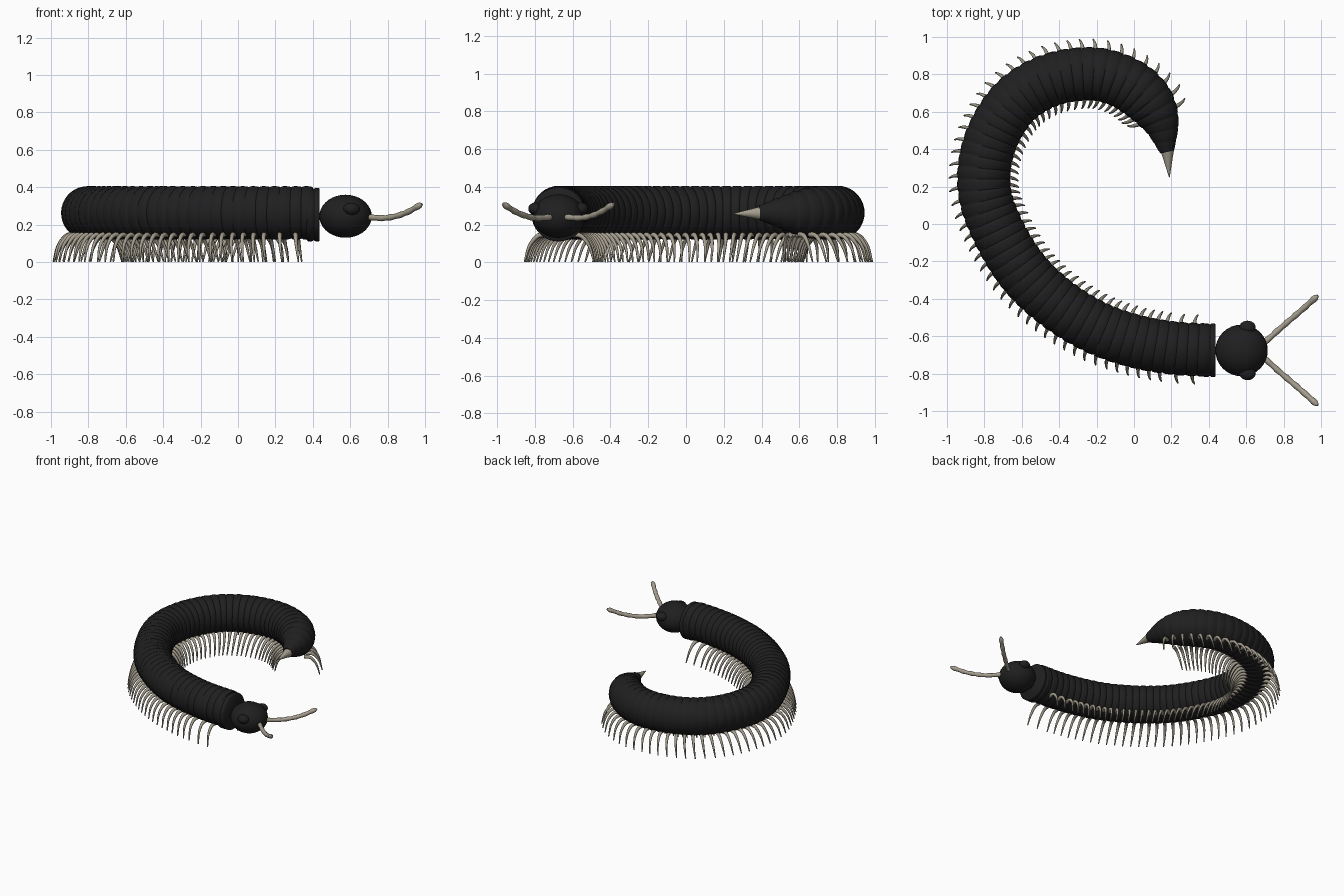
import bpy, bmesh, math
from mathutils import Vector

if "Cube" in bpy.data.objects:
    bpy.data.objects.remove(bpy.data.objects["Cube"])


def material(name, rgb):
    m = bpy.data.materials.new(name)
    m.diffuse_color = (*rgb, 1)
    m.use_nodes = True
    m.node_tree.nodes["Principled BSDF"].inputs["Base Color"].default_value = m.diffuse_color
    return m


DARK = material("charcoal shell", (0.014, 0.014, 0.015))
TAN = material("pale tan", (0.37, 0.335, 0.265))
UP = Vector((0, 0, 1))


def finish(name, bm, mat, angle=50):
    bmesh.ops.recalc_face_normals(bm, faces=bm.faces[:])
    me = bpy.data.meshes.new(name)
    bm.to_mesh(me)
    bm.free()
    me.materials.append(mat)
    ob = bpy.data.objects.new(name, me)
    bpy.context.collection.objects.link(ob)
    bpy.ops.object.select_all(action='DESELECT')
    ob.select_set(True)
    bpy.context.view_layer.objects.active = ob
    bpy.ops.object.shade_smooth_by_angle(angle=math.radians(angle))
    return ob


def smooth_path(pts, n):
    """Catmull-Rom curve through pts, n steps per span"""
    p = [Vector(q) for q in pts]
    p = [2 * p[0] - p[1]] + p + [2 * p[-1] - p[-2]]
    out = []
    for i in range(1, len(p) - 2):
        a, b, c, d = p[i - 1:i + 3]
        for k in range(n):
            t = k / n
            out.append(0.5 * (2 * b + (c - a) * t + (2 * a - 5 * b + 4 * c - d) * t * t
                              + (3 * b - a - 3 * c + d) * t ** 3))
    return out + [p[-2]]


def tube(bm, pts, radii, sides, ref=UP):
    """Capped tube with varying radius along a path"""
    rings = []
    for i, p in enumerate(pts):
        d = (pts[min(i + 1, len(pts) - 1)] - pts[max(i - 1, 0)]).normalized()
        u = d.cross(ref).normalized()
        v = u.cross(d)
        rings.append([bm.verts.new(p + radii[i] * (u * math.cos(a) + v * math.sin(a)))
                      for a in (2 * math.pi * k / sides for k in range(sides))])
    for r, s in zip(rings, rings[1:]):
        for k in range(sides):
            bm.faces.new((r[k], r[(k + 1) % sides], s[(k + 1) % sides], s[k]))
    bm.faces.new(rings[0])
    bm.faces.new(rings[-1])


def lerp_table(table, x):
    for (a, va), (b, vb) in zip(table, table[1:]):
        if x <= b:
            return va + (vb - va) * (x - a) / (b - a)
    return table[-1][1]


# Curled centre line of the body, head end first
spine_xy = [(0.40, -0.675), (0.2, -0.662), (0, -0.625), (-0.2, -0.555), (-0.4, -0.435),
            (-0.58, -0.27), (-0.72, -0.05), (-0.80, 0.18), (-0.775, 0.42), (-0.65, 0.64),
            (-0.46, 0.765), (-0.24, 0.803), (-0.07, 0.765), (0.06, 0.675), (0.14, 0.55),
            (0.178, 0.385)]
spine = smooth_path([(x, y, 0.263) for x, y in spine_xy], 30)
dist = [0.0]
for a, b in zip(spine, spine[1:]):
    dist.append(dist[-1] + (b - a).length)
LENGTH = dist[-1]


def at(s):
    """Point and tangent at arc length s"""
    i = 0
    while i < len(dist) - 2 and dist[i + 1] < s:
        i += 1
    d = spine[i + 1] - spine[i]
    return spine[i] + d * ((s - dist[i]) / d.length), d.normalized()


# Distance from tail end -> radius
TAPER = [(0, 0.038), (0.1, 0.078), (0.19, 0.112), (0.28, 0.134), (0.38, 0.143), (9, 0.143)]

# Body: overlapping ring segments
RINGS = 56
profile = [(0.0, 0.955), (0.12, 0.978), (0.4, 0.995), (0.7, 1.0), (0.92, 0.985)]
pts, radii = [], []
for i in range(RINGS):
    for t, k in profile:
        s = LENGTH * (i + t) / RINGS
        pts.append(at(s)[0])
        radii.append(k * lerp_table(TAPER, LENGTH - s))
pts.append(at(LENGTH)[0])
radii.append(0.037)
bm = bmesh.new()
tube(bm, pts, radii, 36)
finish("ringed_body", bm, DARK, 60)

# Collar behind the head
bm = bmesh.new()
xs = [0.365, 0.375, 0.395, 0.405, 0.415, 0.432, 0.437]
tube(bm, [Vector((x, -0.675, 0.254)) for x in xs],
     [0.134, 0.143, 0.143, 0.137, 0.143, 0.143, 0.138], 36)
finish("collar", bm, DARK)

# Tail spike
bm = bmesh.new()
tube(bm, [Vector((0.178, 0.395, 0.26)), Vector((0.189, 0.25, 0.257))], [0.036, 0.002], 16)
finish("tail_spike", bm, TAN)


def ellipsoid(name, loc, size, mat):
    bm = bmesh.new()
    bmesh.ops.create_uvsphere(bm, u_segments=32, v_segments=18, radius=1)
    for v in bm.verts:
        v.co = Vector([c * s + o for c, s, o in zip(v.co, size, loc)])
    finish(name, bm, mat, 180)


# Head, eyes and antennae
HY = -0.676
ellipsoid("head", (0.575, HY, 0.245), (0.14, 0.138, 0.115), DARK)
for side, label in ((1, "left"), (-1, "right")):
    ellipsoid(label + "_eye", (0.607, HY + side * 0.122, 0.284), (0.044, 0.037, 0.033), DARK)
    path = smooth_path([(0.69, HY + side * 0.035, 0.24), (0.79, HY + side * 0.125, 0.236),
                        (0.89, HY + side * 0.21, 0.26), (0.983, HY + side * 0.293, 0.31)], 8)
    n = len(path) - 1
    rad = [0.014 + 0.003 * math.sin(i / n * 6 * math.pi) ** 2 for i in range(n + 1)]
    rad[-3:] = [0.018, 0.016, 0.007]
    bm = bmesh.new()
    tube(bm, path, rad, 12)
    finish(label + "_antenna", bm, TAN)

# Legs: sideways offset, height and forward sweep of one arched leg
leg_shape = [(0.06, 0.148, 0.0), (0.115, 0.14, 0.003), (0.16, 0.085, 0.01), (0.184, 0.002, 0.022)]
stations = [0.09, 0.17]
while stations[-1] < LENGTH - 0.2:
    stations.append(stations[-1] + (0.08 if len(stations) < 3 else 0.053))
for side, label in ((1, "left"), (-1, "right")):
    bm = bmesh.new()
    for s in stations:
        p, d = at(s)
        out = UP.cross(d) * side
        k = min(1, lerp_table(TAPER, LENGTH - s) / 0.14 + 0.1)
        path = smooth_path([(p.x + out.x * o * k - d.x * f, p.y + out.y * o * k - d.y * f, z)
                            for o, z, f in leg_shape], 4)
        n = len(path) - 1
        tube(bm, path, [0.0145 - 0.0105 * (i / n) ** 1.3 for i in range(n + 1)], 8, d)
    finish(label + "_legs", bm, TAN)
